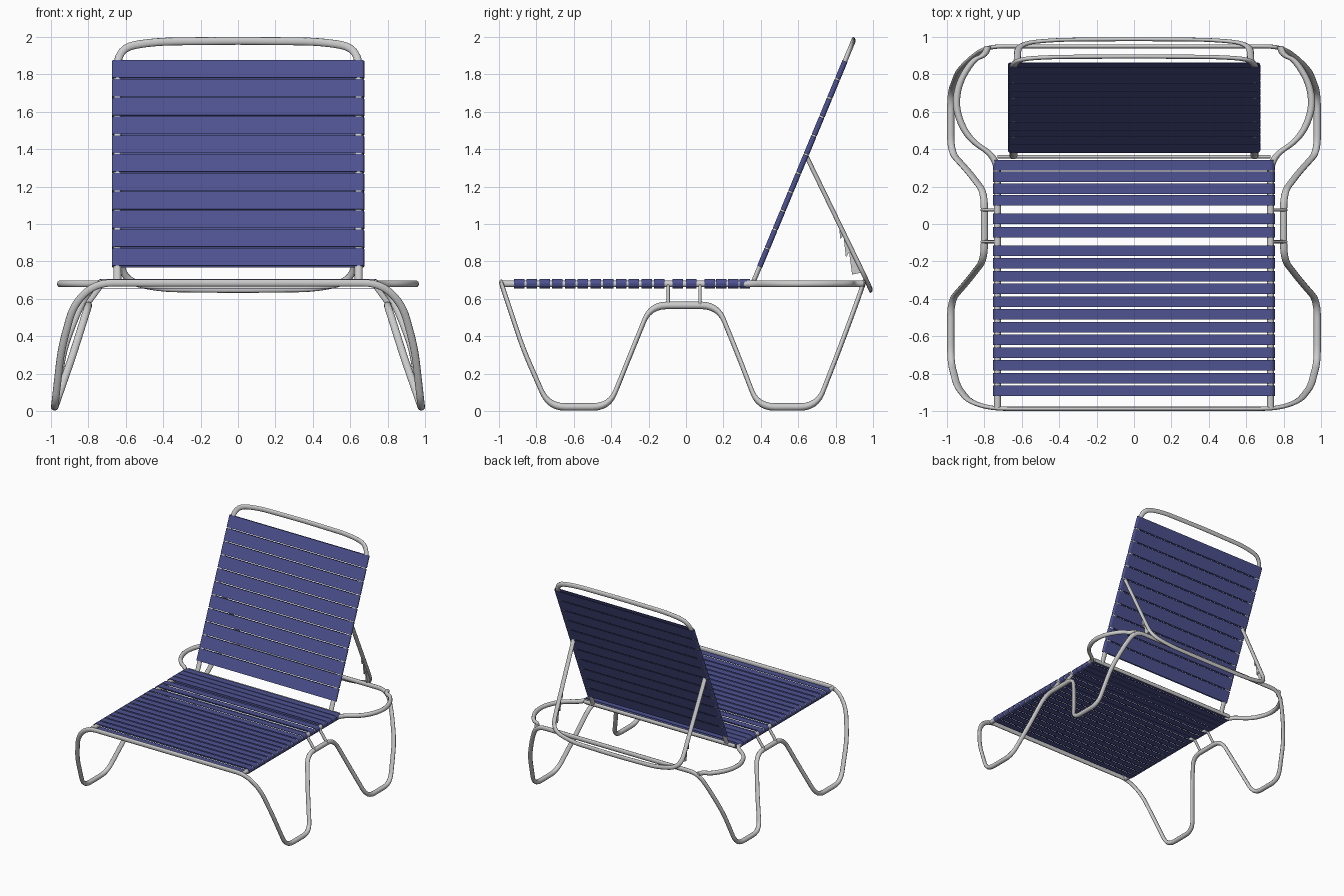
import bpy, bmesh, math
from mathutils import Vector, Matrix

if "Cube" in bpy.data.objects:
    bpy.data.objects.remove(bpy.data.objects["Cube"])

FLAT = 0.55  # tubes are flattened front to back


def rounded(points, radius, steps=6):
    """Path through the points with every inner corner rounded off."""
    pts = [Vector(p) for p in points]
    out = [pts[0]]
    for a, b, c in zip(pts, pts[1:], pts[2:]):
        r1 = min(radius, (a - b).length * 0.48)
        r2 = min(radius, (c - b).length * 0.48)
        p = b + (a - b).normalized() * r1
        q = b + (c - b).normalized() * r2
        for i in range(steps + 1):
            t = i / steps
            out.append(p * (1 - t) ** 2 + b * (2 * t * (1 - t)) + q * t * t)
    out.append(pts[-1])
    return out


def tube(name, points, r=0.018, radius=0.09):
    """Metal tube along a rounded path, stored as a mesh and flattened in y."""
    path = rounded(points, radius)if len(points) > 2 else [Vector(p) for p in points]
    curve = bpy.data.curves.new(name, 'CURVE')
    curve.dimensions = '3D'
    curve.bevel_depth = r
    curve.bevel_resolution = 3
    curve.use_fill_caps = True
    spline = curve.splines.new('POLY')
    spline.points.add(len(path) - 1)
    for sp, p in zip(spline.points, path):
        sp.co = (p.x, p.y / FLAT, p.z, 1)
    temp = bpy.data.objects.new(name + "_path", curve)
    bpy.context.collection.objects.link(temp)
    dg = bpy.context.evaluated_depsgraph_get()
    mesh = bpy.data.meshes.new_from_object(temp.evaluated_get(dg))
    bpy.data.objects.remove(temp)
    mesh.transform(Matrix.Diagonal((1, FLAT, 1, 1)))
    mesh.shade_smooth()
    obj = bpy.data.objects.new(name, mesh)
    bpy.context.collection.objects.link(obj)
    return obj


def flip(points):
    return [(-x, y, z) for x, y, z in points]


def straps(name, half_width, h, width, frames, material):
    """Flat bands looped around a pair of rails, one per frame matrix."""
    ring = []
    for side in (1, -1):
        for i in range(7):
            a = math.pi * (i / 6 - 0.5)
            ring.append((side * (half_width - h + h * math.cos(a)), side * h * math.sin(a)))
    bm = bmesh.new()
    for m in frames:
        rows = [[bm.verts.new(m @ Vector((x, y, z))) for x, z in ring]
                for y in (-width / 2, width / 2)]
        n = len(ring)
        for i in range(n):
            j = (i + 1) % n
            bm.faces.new((rows[0][i], rows[0][j], rows[1][j], rows[1][i]))
    bmesh.ops.recalc_face_normals(bm, faces=bm.faces)
    mesh = bpy.data.meshes.new(name)
    bm.to_mesh(mesh)
    bm.free()
    mesh.materials.append(material)
    obj = bpy.data.objects.new(name, mesh)
    bpy.context.collection.objects.link(obj)
    mod = obj.modifiers.new("thickness", 'SOLIDIFY')
    mod.thickness = 0.004
    mod.offset = 0
    return obj


blue = bpy.data.materials.new("blue_strap")
blue.diffuse_color = (0.075, 0.085, 0.28, 1)
blue.use_nodes = True
blue.node_tree.nodes["Principled BSDF"].inputs["Base Color"].default_value = blue.diffuse_color

# Leg frame: one closed tube, front bar, W-shaped sides and rear bar
side = [(0.76, -0.988, 0.685), (0.88, -0.95, 0.57), (0.945, -0.87, 0.33),
        (0.98, -0.735, 0.022), (0.98, -0.41, 0.022), (0.885, -0.30, 0.295),
        (0.80, -0.19, 0.565), (0.80, 0.17, 0.565), (0.885, 0.28, 0.295),
        (0.98, 0.385, 0.022), (0.98, 0.70, 0.022),
        (0.935, 0.82, 0.33), (0.86, 0.895, 0.53), (0.78, 0.95, 0.685)]
tube("leg_frame", [(0, -0.988, 0.685)] + side + [(0, 0.95, 0.685)]
     + flip(side[::-1]) + [(0, -0.988, 0.685)], r=0.02, radius=0.09)

# Seat rails sweeping out into the rear side loops
rail = [(0.73, -0.985, 0.68), (0.73, 0.35, 0.68), (0.89, 0.46, 0.68), (0.955, 0.61, 0.68),
        (0.94, 0.75, 0.68), (0.86, 0.88, 0.68), (0.80, 0.90, 0.68), (0.78, 0.95, 0.68)]
tube("seat_rail_right", rail, r=0.019, radius=0.08)
tube("seat_rail_left", flip(rail), r=0.019, radius=0.08)

# Cross bar where the backrest hinges
tube("hinge_bar", [(-0.73, 0.36, 0.685), (0.73, 0.36, 0.685)], r=0.018)

# Short links from the seat rails down to the leg frame
for label, s in (("right", 1), ("left", -1)):
    for i, y in enumerate((-0.095, 0.075)):
        tube(f"leg_link_{label}_{i + 1}", [(s * 0.73, y, 0.675), (s * 0.81, y, 0.565)], r=0.015)

# Backrest frame: tilted hoop
slope = 0.415


def on_back(x, z):
    return (x, 0.36 + (z - 0.69) * slope, z)


tube("backrest_frame", [on_back(0.645, 0.68), on_back(0.645, 1.94), on_back(0.45, 1.975),
     on_back(0, 1.98), on_back(-0.45, 1.975), on_back(-0.645, 1.94), on_back(-0.645, 0.68)],
     r=0.021, radius=0.11)

# Backrest prop: hoop leaning from the backrest onto the rear bar
tube("backrest_prop", [(0.635, 0.64, 1.37), (0.62, 0.965, 0.70), (0.42, 0.985, 0.655),
     (0, 0.988, 0.65), (-0.42, 0.985, 0.655), (-0.62, 0.965, 0.70), (-0.635, 0.64, 1.37)],
     r=0.019, radius=0.1)

# Toothed catches on the prop
outline = [(0.815, 1.02), (0.825, 0.92), (0.842, 0.94), (0.855, 0.82),
           (0.872, 0.85), (0.888, 0.73), (0.94, 0.74)]
for label, s in (("right", 1), ("left", -1)):
    bm = bmesh.new()
    face = bm.faces.new([bm.verts.new((s * 0.62 - 0.006, y, z)) for y, z in outline])
    ext = bmesh.ops.extrude_face_region(bm, geom=[face])
    bmesh.ops.translate(bm, vec=(0.012, 0, 0),
                        verts=[g for g in ext["geom"] if isinstance(g, bmesh.types.BMVert)])
    bmesh.ops.recalc_face_normals(bm, faces=bm.faces)
    mesh = bpy.data.meshes.new(f"prop_catch_{label}")
    bm.to_mesh(mesh)
    bm.free()
    bpy.context.collection.objects.link(bpy.data.objects.new(mesh.name, mesh))

# Seat straps in three groups, leaving gaps at the leg links
ys = [-0.892 + 0.0682 * i for i in range(12)] + [-0.043, 0.028]
ys += [0.127 + 0.0625 * i for i in range(4)]
straps("seat_straps", 0.752, 0.024, 0.056,
       [Matrix.Translation((0, y, 0.681)) for y in ys], blue)

# Backrest straps following the tilt
tilt = Matrix.Rotation(math.pi / 2 - math.atan(slope), 4, 'X')
straps("backrest_straps", 0.673, 0.0125, 0.101,
       [Matrix.Translation(on_back(0, 0.819 + 0.1005 * i)) @ tilt for i in range(11)], blue)
